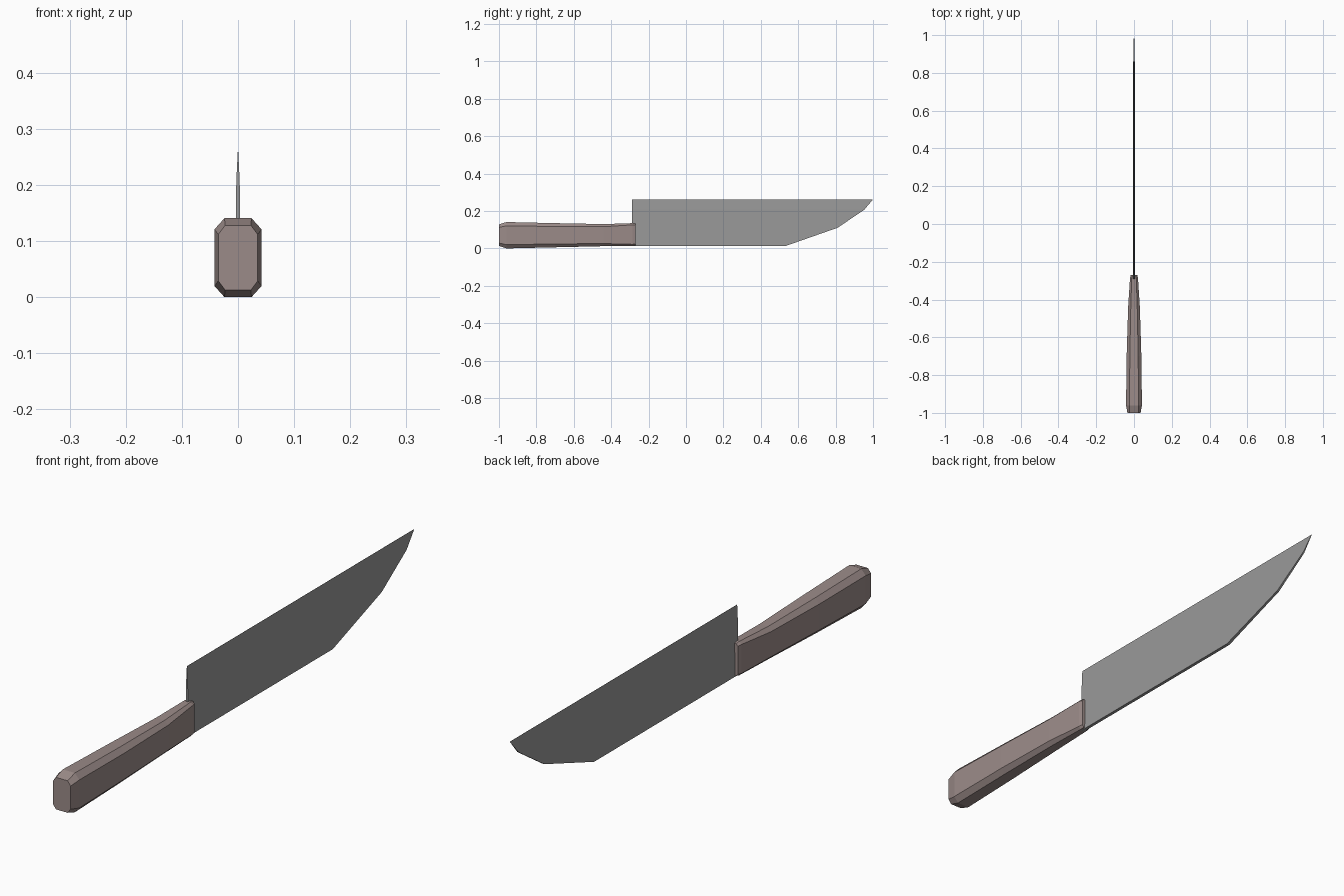
import bpy, bmesh

if "Cube" in bpy.data.objects:
    bpy.data.objects.remove(bpy.data.objects["Cube"])


def material(name, rgb):
    mat = bpy.data.materials.new(name)
    mat.diffuse_color = (*rgb, 1)
    mat.use_nodes = True
    mat.node_tree.nodes["Principled BSDF"].inputs["Base Color"].default_value = mat.diffuse_color
    return mat


def loft(name, rings, mat):
    """Bridge closed rings of equal length and cap both ends."""
    bm = bmesh.new()
    loops = [[bm.verts.new(p) for p in ring] for ring in rings]
    n = len(loops[0])
    for a, b in zip(loops, loops[1:]):
        for i in range(n):
            j = (i + 1) % n
            bm.faces.new((a[i], a[j], b[j], b[i]))
    bm.faces.new(loops[0])
    bm.faces.new(loops[-1])
    bmesh.ops.recalc_face_normals(bm, faces=bm.faces)
    mesh = bpy.data.meshes.new(name)
    bm.to_mesh(mesh)
    bm.free()
    mesh.materials.append(mat)
    obj = bpy.data.objects.new(name, mesh)
    bpy.context.collection.objects.link(obj)
    return obj


def octagon(y, w, z0, z1, cx, cz):
    """Chamfered rectangle across the handle; w is the half width."""
    half = [(w - cx, z0), (w, z0 + cz), (w, z1 - cz), (w - cx, z1)]
    pts = half + [(-x, z) for x, z in reversed(half)]
    return [(x, y, z) for x, z in pts]


# Handle: octagonal grip, wide at the butt and narrow at the blade
handle_sections = [
    (-1.00, 0.035, 0.013, 0.128, 0.012, 0.016),
    (-0.96, 0.042, 0.000, 0.141, 0.018, 0.020),
    (-0.70, 0.039, 0.006, 0.135, 0.017, 0.018),
    (-0.44, 0.031, 0.012, 0.130, 0.014, 0.014),
    (-0.285, 0.021, 0.013, 0.135, 0.009, 0.009),
    (-0.27, 0.017, 0.016, 0.132, 0.007, 0.008),
]
loft("handle", [octagon(*s) for s in handle_sections],
     material("handle_brown", (0.33, 0.26, 0.25)))

# Blade: stations along y with the lower outline; the cutting edge is on top
TOP, GRIND, SPINE = 0.262, 0.207, 0.012


def half_thickness(z):
    return 0.006 - 0.003 * (z - SPINE) / (GRIND - SPINE)


def blade_ring(y, low):
    a, b = half_thickness(low), half_thickness(GRIND)
    return [(a, y, low), (b, y, GRIND), (0.0003, y, TOP),
            (-0.0003, y, TOP), (-b, y, GRIND), (-a, y, low)]


outline = [(-0.29, SPINE), (0.53, SPINE), (0.81, 0.11), (0.953, 0.2065)]
rings = [blade_ring(y, low) for y, low in outline]
# Point: the whole ring gathers into the tip
rings.append([(x * 0.1, 0.999 + 0.001 * (i in (2, 3)), TOP - 0.001 * (i not in (2, 3)))
              for i, (x, y, z) in enumerate(rings[-1])])
loft("blade", rings, material("blade_grey", (0.32, 0.32, 0.32)))
